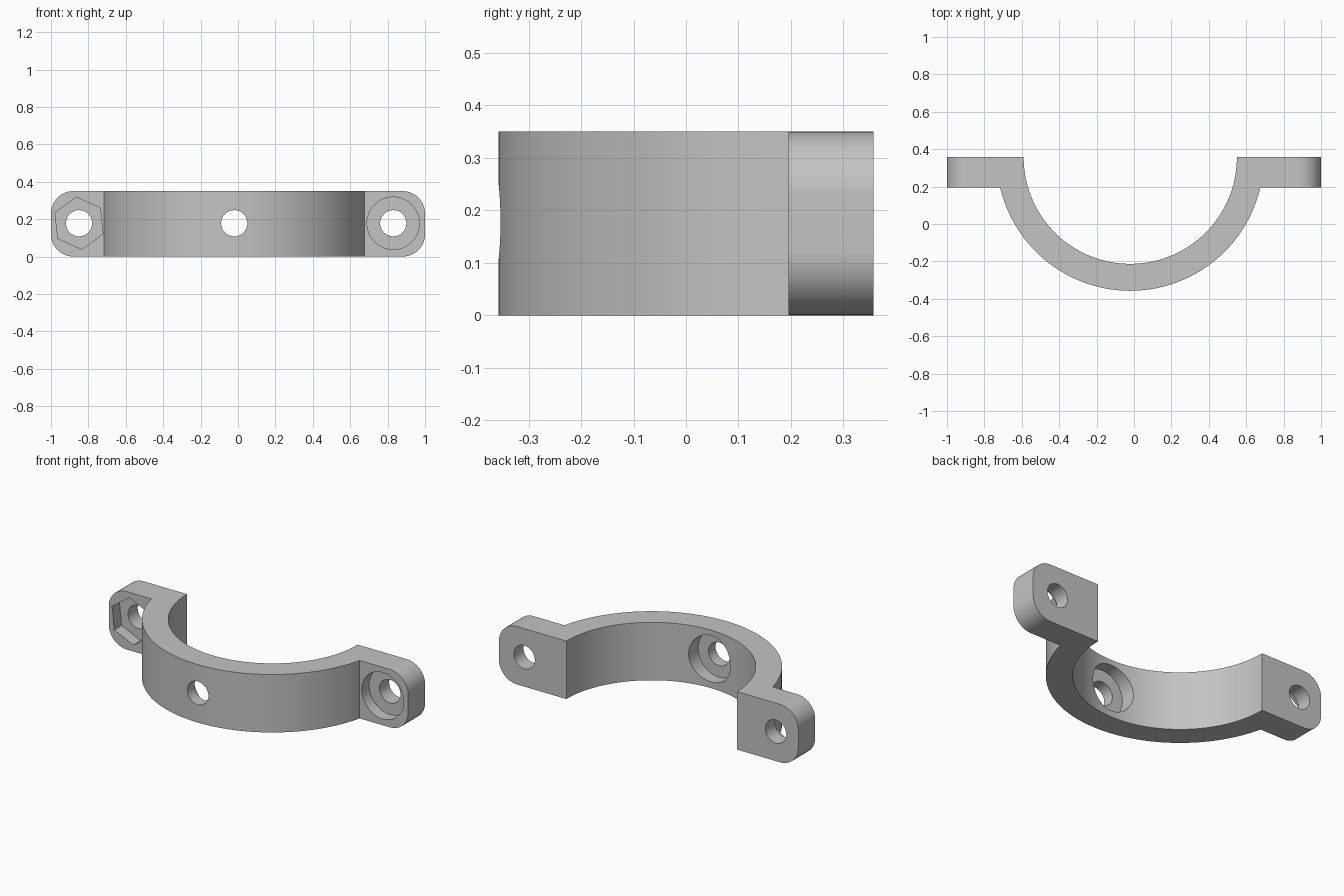
import bpy, bmesh, math
from mathutils import Matrix, Vector

if "Cube" in bpy.data.objects:
    bpy.data.objects.remove(bpy.data.objects["Cube"])

CX, BACK, STEP, FRONT = -0.02, 0.357, 0.195, -0.357
HEIGHT, MID = 0.35, 0.178
INNER, OUTER = 0.57, 0.714
HOLE, RECESS, DEPTH = 0.07, 0.14, 0.07

grey = bpy.data.materials.new("plain grey")
grey.use_nodes = True
color = (0.55, 0.55, 0.55, 1)
grey.diffuse_color = color
grey.node_tree.nodes["Principled BSDF"].inputs["Base Color"].default_value = color


def make_object(name, bm):
    bmesh.ops.recalc_face_normals(bm, faces=bm.faces)
    mesh = bpy.data.meshes.new(name)
    bm.to_mesh(mesh)
    bm.free()
    obj = bpy.data.objects.new(name, mesh)
    bpy.context.collection.objects.link(obj)
    return obj


def arc(radius, start, end, steps):
    angles = [start + (end - start) * i / steps for i in range(steps + 1)]
    return [(CX + radius * math.cos(a), BACK + radius * math.sin(a)) for a in angles]


def drill(name, x, y0, y1, radius, sides=64, turn=0.0):
    """Prism along y used as a cutter."""
    bm = bmesh.new()
    place = (Matrix.Translation((x, (y0 + y1) / 2, MID))
             @ Matrix.Rotation(math.radians(turn), 4, 'Y')
             @ Matrix.Rotation(math.pi / 2, 4, 'X'))
    bmesh.ops.create_cone(bm, cap_ends=True, segments=sides, radius1=radius,
                          radius2=radius, depth=abs(y1 - y0), matrix=place)
    obj = make_object(name, bm)
    obj.hide_render = True
    return obj


# Half-ring with two mounting ears, extruded from one outline
drop = math.asin((BACK - STEP) / OUTER)
outline = ([(-1, BACK), (-1, STEP)]
           + arc(OUTER, math.pi + drop, 2 * math.pi - drop, 96)
           + [(1, STEP), (1, BACK)]
           + arc(INNER, 2 * math.pi, math.pi, 96))
bm = bmesh.new()
base = bm.faces.new([bm.verts.new((x, y, 0)) for x, y in outline])
extruded = bmesh.ops.extrude_face_region(bm, geom=[base])["geom"]
bmesh.ops.translate(bm, vec=Vector((0, 0, HEIGHT)),
                    verts=[v for v in extruded if isinstance(v, bmesh.types.BMVert)])

# Rounded outer corners of the ears
corners = [e for e in bm.edges
           if all(abs(v.co.x) > 0.999 for v in e.verts)
           and abs(e.verts[0].co.z - e.verts[1].co.z) < 0.001]
bmesh.ops.bevel(bm, geom=corners, offset=0.12, segments=16, profile=0.5, affect='EDGES')
clamp = make_object("half_clamp", bm)
clamp.data.materials.append(grey)

# Bolt holes, hex nut pocket, bolt head recess and inner recess
LEFT_EAR, RIGHT_EAR = 0.83, -0.85
cutters = [drill("hole_cutter", x, y0, y1, HOLE)
           for x, y0, y1 in ((LEFT_EAR, 0, 0.5), (RIGHT_EAR, 0, 0.5), (CX, -0.5, 0))]
cutters += [
    drill("bolt_head_cutter", LEFT_EAR, 0.1, STEP + DEPTH, RECESS),
    drill("nut_pocket_cutter", RIGHT_EAR, 0.1, STEP + DEPTH, RECESS, 6, -6),
    drill("inner_recess_cutter", CX, FRONT + DEPTH, 0, RECESS),
]
for cutter in cutters:
    mod = clamp.modifiers.new(cutter.name, 'BOOLEAN')
    mod.operation = 'DIFFERENCE'
    mod.solver = 'EXACT'
    mod.object = cutter

# Apply the cuts and remove the cutters
bpy.context.view_layer.update()
graph = bpy.context.evaluated_depsgraph_get()
result = bpy.data.meshes.new_from_object(clamp.evaluated_get(graph))
clamp.modifiers.clear()
clamp.data = result
clamp.data.materials.clear()
clamp.data.materials.append(grey)
for poly in result.polygons:
    poly.material_index = 0
for cutter in cutters:
    bpy.data.objects.remove(cutter)

bpy.ops.object.select_all(action='DESELECT')
clamp.select_set(True)
bpy.context.view_layer.objects.active = clamp
bpy.ops.object.shade_smooth_by_angle(angle=math.radians(25))
